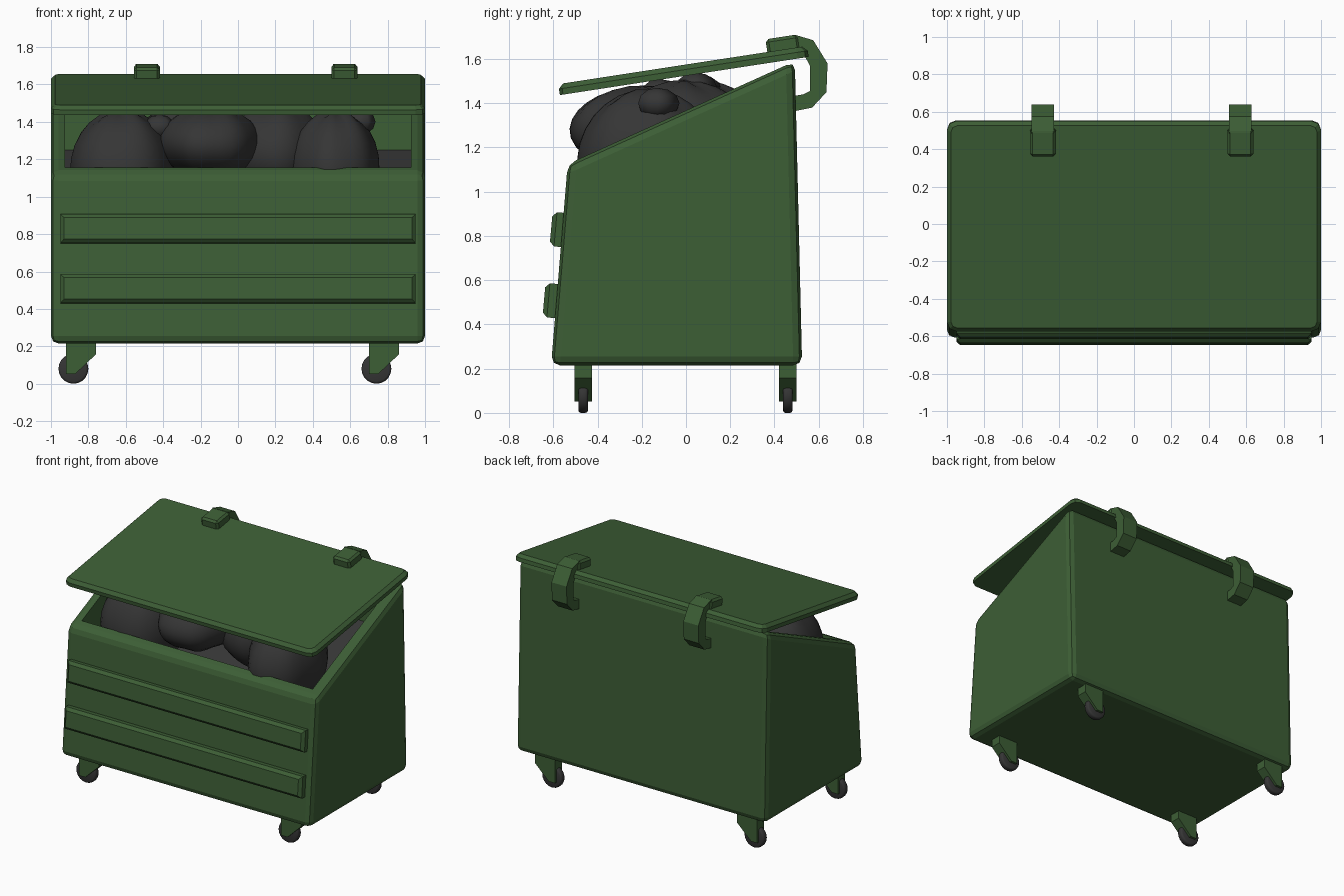
import bpy, bmesh, math
from mathutils import Vector, Matrix

if "Cube" in bpy.data.objects:
    bpy.data.objects.remove(bpy.data.objects["Cube"])


def material(name, rgb):
    m = bpy.data.materials.new(name)
    m.diffuse_color = (*rgb, 1)
    m.use_nodes = True
    m.node_tree.nodes["Principled BSDF"].inputs["Base Color"].default_value = m.diffuse_color
    return m


GREEN = material("bin green", (0.046, 0.112, 0.036))
DARK = material("bag grey", (0.036, 0.036, 0.036))


def finish(bm, name, *mats, smooth=False):
    bmesh.ops.recalc_face_normals(bm, faces=bm.faces)
    me = bpy.data.meshes.new(name)
    bm.to_mesh(me)
    bm.free()
    for m in mats:
        me.materials.append(m)
    for p in me.polygons:
        p.use_smooth = smooth
    ob = bpy.data.objects.new(name, me)
    bpy.context.collection.objects.link(ob)
    return ob


def prism(profile, axis, a, b):
    """Extrude a profile along x (points are y,z) or along y (points are x,z)."""
    bm = bmesh.new()
    place = (lambda p, t: (t, p[0], p[1])) if axis == "x" else (lambda p, t: (p[0], t, p[1]))
    face = bm.faces.new([bm.verts.new(place(p, a)) for p in profile])
    ext = bmesh.ops.extrude_face_region(bm, geom=[face])
    move = Vector(place((0, 0), b - a))
    bmesh.ops.translate(bm, vec=move, verts=[v for v in ext["geom"] if isinstance(v, bmesh.types.BMVert)])
    bmesh.ops.recalc_face_normals(bm, faces=bm.faces)
    return bm


def box(size):
    bm = bmesh.new()
    bmesh.ops.create_cube(bm, size=1)
    bmesh.ops.scale(bm, vec=size, verts=bm.verts)
    return bm


def bevel(bm, width, segments=1, rule=lambda e: True):
    edges = [e for e in bm.edges if rule(e)]
    bmesh.ops.bevel(bm, geom=edges, offset=width, segments=segments, profile=0.5, affect="EDGES")
    bm.normal_update()


def put(bm, loc, rx=0):
    bm.transform(Matrix.Translation(loc) @ Matrix.Rotation(rx, 4, "X"))


# container: wedge shell with a sunken, rubbish-filled opening
bm = prism([(-0.61, 0.215), (0.525, 0.215), (0.492, 1.59), (-0.535, 1.125)], "x", -1, 1)
bevel(bm, 0.04, 2)
top = max(bm.faces, key=lambda f: f.calc_area() if f.normal.z > 0.8 else 0)
bmesh.ops.inset_region(bm, faces=[top], thickness=0.05)
ext = bmesh.ops.extrude_face_region(bm, geom=[top])
bmesh.ops.translate(bm, vec=(0, 0, -0.31), verts=[v for v in ext["geom"] if isinstance(v, bmesh.types.BMVert)])
if top.is_valid:
    bmesh.ops.delete(bm, geom=[top], context="FACES_ONLY")
for f in ext["geom"]:
    if isinstance(f, bmesh.types.BMFace):
        f.material_index = 1
finish(bm, "container", GREEN, DARK)

# front ribs, leaning with the wall
for i, (y, z) in enumerate([(-0.602, 0.507), (-0.57, 0.828)]):
    bm = box((1.9, 0.08, 0.155))
    bevel(bm, 0.02, 1, lambda e: all(v.co.y < 0 for v in e.verts))
    put(bm, (0, y, z), -math.radians(5.1))
    finish(bm, f"front_rib_{i + 1}", GREEN)

# propped lid
tilt = math.radians(8.74)
bm = box((2, 1.138, 0.05))
bevel(bm, 0.05, 2, lambda e: abs(e.verts[0].co.z - e.verts[1].co.z) > 0.01)
bevel(bm, 0.022, 1, lambda e: all(v.co.z > 0.02 for v in e.verts))
put(bm, (0, -0.0115, 1.548), tilt)
finish(bm, "lid", GREEN)

# hinges: a pad on the lid and a hook round to the back wall
hook = [(0.47, 1.36), (0.57, 1.38), (0.635, 1.45), (0.64, 1.58), (0.575, 1.685), (0.49, 1.71),
        (0.45, 1.66), (0.52, 1.645), (0.56, 1.57), (0.56, 1.455), (0.53, 1.44), (0.47, 1.43)]
for side, x in (("left", -0.487), ("right", 0.569)):
    finish(prism(hook, "x", x - 0.06, x + 0.06), f"{side}_hinge_hook", GREEN)
    bm = box((0.138, 0.15, 0.065))
    bevel(bm, 0.014, 1, lambda e: all(v.co.z > 0 for v in e.verts) or abs(e.verts[0].co.z - e.verts[1].co.z) > 0.01)
    put(bm, (x, 0.438, 1.668), tilt)
    finish(bm, f"{side}_hinge_pad", GREEN)

# casters, all trailing the same way
for side, x in (("left", -0.88), ("right", 0.74)):
    for end, y in (("front", -0.465), ("back", 0.46)):
        fork = [(x - 0.04, 0.24), (x + 0.12, 0.24), (x + 0.12, 0.157), (x + 0.01, 0.052), (x - 0.04, 0.052)]
        finish(prism(fork, "y", y - 0.04, y + 0.04), f"{end}_{side}_fork", GREEN)
        bm = bmesh.new()
        bmesh.ops.create_cone(bm, cap_ends=True, segments=20, radius1=0.08, radius2=0.08, depth=0.044)
        bevel(bm, 0.012, 2, lambda e: abs(e.verts[0].co.z - e.verts[1].co.z) < 0.01)
        put(bm, (x, y, 0.08), math.pi / 2)
        wheel = finish(bm, f"{end}_{side}_wheel", DARK, smooth=True)
        wheel.data.set_sharp_from_angle(angle=math.radians(50))


# rubbish bags: softly pleated blobs with a flared tied neck
def bag(name, centre, radii, neck, pleats, phase):
    bm = bmesh.new()
    bmesh.ops.create_uvsphere(bm, u_segments=28, v_segments=14, radius=1)
    for v in bm.verts:
        a = math.atan2(v.co.y, v.co.x)
        k = 1 + 0.025 * math.sin(pleats * a + phase) + 0.015 * math.sin(3 * v.co.z + 2 * a)
        v.co = Vector(c * r * k for c, r in zip(v.co, radii)) + Vector(centre)
    knot = bmesh.ops.create_uvsphere(bm, u_segments=12, v_segments=6, radius=1)["verts"]
    for v in knot:
        k = 1 + 0.12 * math.sin(5 * math.atan2(v.co.y, v.co.x))
        v.co = Vector((v.co.x * 0.085 * k, v.co.y * 0.09 * k, v.co.z * 0.07)) + Vector(neck)
    finish(bm, name, DARK, smooth=True)


bag("left_bag", (-0.62, -0.17, 1.13), (0.28, 0.31, 0.33), (-0.64, -0.12, 1.44), 5, 0.4)
bag("middle_bag", (-0.15, -0.2, 1.285), (0.265, 0.33, 0.19), (-0.42, -0.2, 1.37), 6, 1.0)
bag("rear_bag", (0.2, 0.0, 1.24), (0.26, 0.32, 0.26), (0.15, 0.04, 1.47), 5, 2.0)
bag("right_bag", (0.52, -0.17, 1.15), (0.235, 0.32, 0.31), (0.65, -0.13, 1.4), 6, 0.0)
bag("back_bag", (-0.3, 0.12, 1.25), (0.27, 0.22, 0.24), (-0.25, 0.06, 1.46), 5, 1.5)
